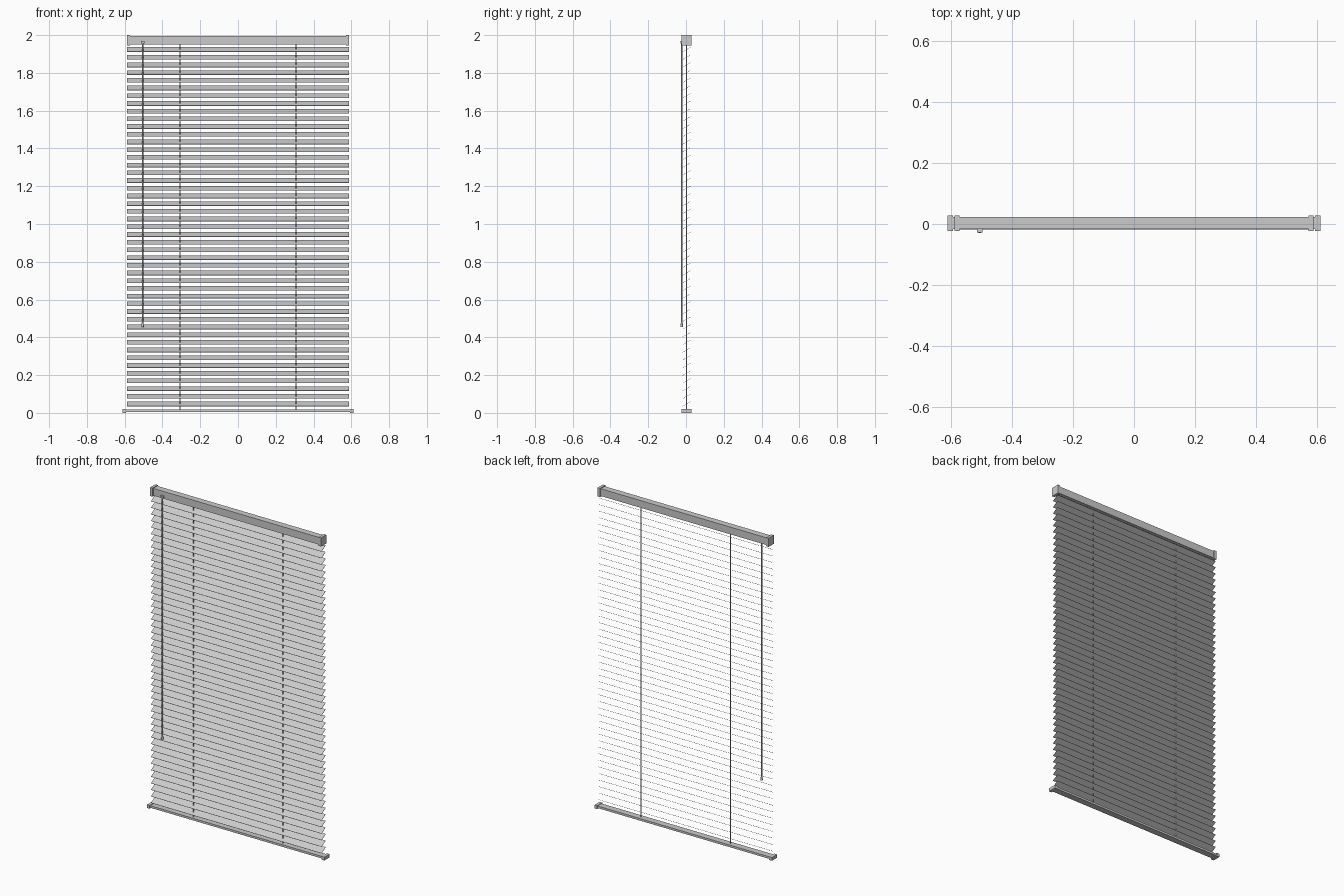
import bpy, math

if "Cube" in bpy.data.objects:
    bpy.data.objects.remove(bpy.data.objects["Cube"])


def box(name, x, y, z):
    """Box from (min, max) ranges on each axis."""
    bpy.ops.mesh.primitive_cube_add(size=1, location=[(a + b) / 2 for a, b in (x, y, z)])
    ob = bpy.context.object
    ob.name = name
    ob.scale = [b - a for a, b in (x, y, z)]
    bpy.ops.object.transform_apply(location=False, rotation=False, scale=True)
    return ob


def rod(name, x, y, z0, z1, r0, r1=None, sides=12):
    """Vertical round bar, optionally tapered."""
    bpy.ops.mesh.primitive_cone_add(vertices=sides, radius1=r0, radius2=r0 if r1 is None else r1,
                                    depth=z1 - z0, location=(x, y, (z0 + z1) / 2))
    ob = bpy.context.object
    ob.name = name
    bpy.ops.object.shade_smooth_by_angle()
    return ob


# Head rail and bottom rail
box("head_rail", (-0.585, 0.585), (-0.017, 0.023), (1.951, 1.996))
box("bottom_rail", (-0.6, 0.6), (-0.017, 0.023), (0.004, 0.017))

# End caps and lift cords on both sides
for side, s in (("left", -1), ("right", 1)):
    box("head_cap_" + side, sorted((s * 0.571, s * 0.588)), (-0.023, 0.028), (1.946, 2.0))
    box("bottom_cap_" + side, sorted((s * 0.592, s * 0.611)), (-0.023, 0.028), (0.0, 0.02))
    rod("lift_cord_" + side, s * 0.307, 0.002, 0.01, 1.96, 0.003, sides=8)

# Tilted slats, low at the front and high at the back
slat = box("slats", (-0.587, 0.587), (-0.0235, 0.0235), (-0.0007, 0.0007))
slat.rotation_euler.x = math.radians(30)
bpy.ops.object.transform_apply(location=False, rotation=True, scale=False)
slat.location = (0, 0.003, 0.047)
stack = slat.modifiers.new("stack", "ARRAY")
stack.count = 47
stack.use_relative_offset = False
stack.use_constant_offset = True
stack.constant_offset_displace = (0, 0, 0.0408)

# Tilt wand with its hook and grip
WX, WY = -0.505, -0.0225
rod("tilt_wand", WX, WY, 0.47, 1.96, 0.0038)
rod("wand_grip", WX, WY, 0.455, 0.485, 0.0055 * 1.3, 0.004)
box("wand_hook", (WX - 0.009, WX + 0.009), (-0.028, -0.016), (1.956, 1.97))
